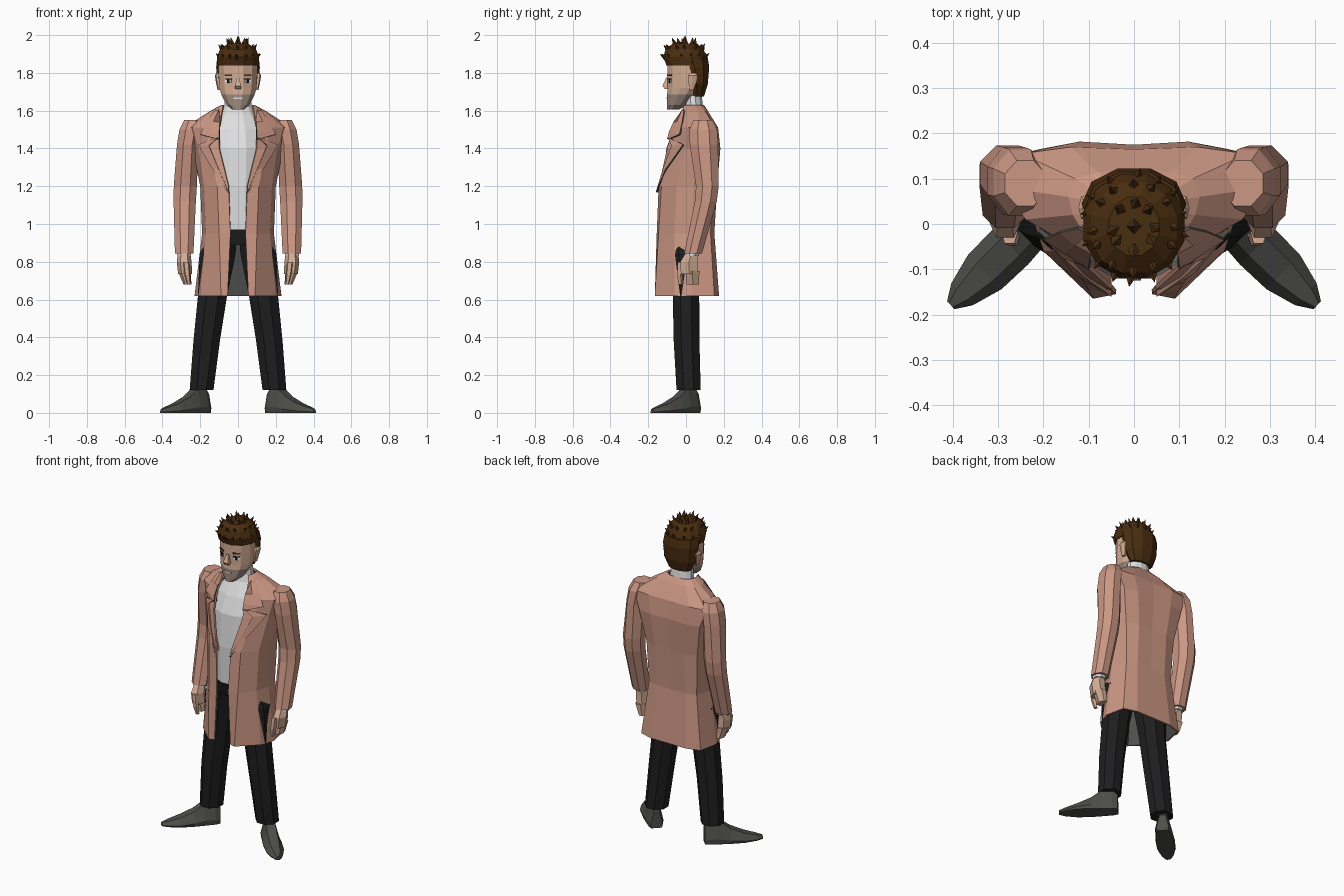
import bpy, bmesh, math, random
from mathutils import Vector, Matrix
from mathutils.bvhtree import BVHTree

if "Cube" in bpy.data.objects:
    bpy.data.objects.remove(bpy.data.objects["Cube"])

random.seed(4)


def material(name, r, g, b):
    m = bpy.data.materials.new(name)
    m.diffuse_color = (r, g, b, 1)
    m.use_nodes = True
    m.node_tree.nodes["Principled BSDF"].inputs["Base Color"].default_value = m.diffuse_color
    return m


COAT = material("coat pink brown", .60, .31, .23)
LINING = material("lining grey", .075, .075, .07)
WHITE = material("sweater white", .74, .74, .74)
SKIN = material("skin", .66, .42, .30)
STUBBLE = material("stubble", .36, .27, .22)
HAIR = material("hair brown", .068, .026, .005)
BLACK = material("trousers black", .013, .013, .014)
SHOE = material("shoe grey", .075, .077, .068)
EYE = material("eye black", .005, .005, .005)


def build(name, verts, faces, mats, mirror=False, fix=True):
    me = bpy.data.meshes.new(name)
    me.from_pydata([tuple(v) for v in verts], [], faces)
    if fix:
        bm = bmesh.new()
        bm.from_mesh(me)
        bmesh.ops.recalc_face_normals(bm, faces=bm.faces)
        bm.to_mesh(me)
        bm.free()
    for m in mats:
        me.materials.append(m)
    ob = bpy.data.objects.new(name, me)
    bpy.context.collection.objects.link(ob)
    if mirror:
        ob.modifiers.new("mirror", 'MIRROR')
    return ob


def loft(name, rings, mat, mirror=False):
    """Closed tube through rings of equal point count, capped at both ends."""
    n = len(rings[0])
    verts = [p for r in rings for p in r]
    faces = [(j*n + k, j*n + (k+1) % n, (j+1)*n + (k+1) % n, (j+1)*n + k)
             for j in range(len(rings) - 1) for k in range(n)]
    faces += [tuple(range(n)), tuple(range(len(verts) - n, len(verts)))]
    return build(name, verts, faces, [mat], mirror)


def tube(name, sections, mat, n=8, mirror=False):
    """Loft of horizontal ellipses given as (cx, cy, z, rx, ry)."""
    s = 1 / math.cos(math.pi / n)
    ang = [math.pi * (2*k + 1) / n for k in range(n)]
    return loft(name, [[(cx + rx*s*math.sin(a), cy - ry*s*math.cos(a), z) for a in ang]
                       for cx, cy, z, rx, ry in sections], mat, mirror)


def sheet(name, rows, mats, thick, inner=0, rim=0):
    """Open mirrored grid surface with thickness."""
    n = len(rows[0])
    faces = [(j*n + k, (j+1)*n + k, (j+1)*n + k + 1, j*n + k + 1)
             for j in range(len(rows) - 1) for k in range(n - 1)]
    verts = [p for r in rows for p in r]
    ob = build(name, verts, faces, mats, True, fix=False)
    sol = ob.modifiers.new("thickness", 'SOLIDIFY')
    sol.thickness, sol.offset = thick, -1
    sol.material_offset, sol.material_offset_rim = inner, rim
    return verts, faces


def box(name, loc, size, mat, rz=0, mirror=False):
    bm = bmesh.new()
    bmesh.ops.create_cube(bm, size=1, matrix=Matrix.Translation(loc) @
                          Matrix.Rotation(rz, 4, 'Z') @ Matrix.Diagonal((*size, 1)))
    v = [x.co.copy() for x in bm.verts]
    f = [tuple(q.index for q in x.verts) for x in bm.faces]
    bm.free()
    return build(name, v, f, [mat], mirror)


# Coat body: half sections from centre back round to the front edge
def level(z, *xy):
    return [(x, y, z) for x, y in xy]


coat_rows = [
    level(.62, (0, .175), (.12, .175), (.205, .15), (.23, .03), (.2, -.06), (.09, -.165), (.055, -.155)),
    level(.95, (0, .15), (.1, .15), (.165, .13), (.19, .03), (.17, -.06), (.1, -.145), (.04, -.155)),
    level(1.2, (0, .16), (.1, .165), (.175, .14), (.2, .04), (.18, -.05), (.11, -.13), (.05, -.145)),
    level(1.4, (0, .175), (.12, .182), (.21, .165), (.24, .08), (.21, 0), (.15, -.07), (.1, -.1)),
    level(1.51, (0, .165), (.14, .17), (.25, .155), (.285, .08), (.24, .01), (.17, -.03), (.1, -.07)),
    level(1.6, (0, .115), (.08, .115), (.13, .1), (.145, .06), (.135, .02), (.12, -.005), (.085, -.02)),
    level(1.63, (0, .095), (.05, .09), (.08, .07), (.088, .05), (.088, .03), (.085, .01), (.078, -.01)),
]
verts, faces = sheet("coat_body", coat_rows, [COAT, LINING], .01, inner=1)
tree = BVHTree.FromPolygons([Vector(v) for v in verts], faces)


# Collar and lapels laid on the coat front
def on_coat(x, z):
    hit = tree.ray_cast(Vector((x, -1, z)), Vector((0, 1, 0)))[0]
    if hit is None:
        hit = tree.find_nearest(Vector((x, -.1, z)))[0]
    return (x, hit.y - .014, z)


def flap(name, rows):
    grid = [[on_coat(xo + (xi - xo)*t, zo + (zi - zo)*t) for t in (0, .5, 1)]
            for xi, zi, xo, zo in rows]
    sheet(name, grid, [COAT, LINING], .009, inner=1, rim=1)


flap("lapel", [(.048, 1.17, .052, 1.17), (.074, 1.3, .135, 1.29),
               (.098, 1.41, .212, 1.42), (.1, 1.45, .13, 1.452)])
flap("collar", [(.1, 1.45, .13, 1.455), (.1, 1.49, .2, 1.475),
                (.096, 1.54, .165, 1.545), (.08, 1.61, .125, 1.6)])

# Sleeves, cuffs and hands
tube("sleeve", [(.24, .09, 1.55, .045, .05), (.252, .092, 1.5, .058, .073),
                (.266, .095, 1.42, .057, .075), (.279, .113, 1.2, .061, .06),
                (.282, .105, 1.12, .059, .058), (.285, .038, .845, .049, .047)], COAT, 8, True)
tube("cuff", [(.285, .035, .86, .038, .037), (.285, .033, .83, .037, .036)], WHITE, 8, True)
tube("palm", [(.285, .03, .85, .028, .03), (.285, .015, .8, .034, .045),
              (.28, .018, .735, .032, .045)], SKIN, 6, True)
tube("fingers", [(.283, .035, .75, .03, .036), (.268, .036, .68, .018, .032)], SKIN, 6, True)
tube("thumb", [(.275, -.025, .8, .015, .018), (.268, -.034, .73, .013, .014),
               (.26, -.028, .68, .008, .01)], SKIN, 5, True)

# Sweater with high neck
tube("sweater", [(0, 0, .95, .13, .115), (0, .01, 1.2, .15, .13), (0, .03, 1.4, .165, .135),
                 (0, .04, 1.5, .145, .105), (0, .045, 1.58, .095, .065),
                 (0, .04, 1.62, .074, .05), (0, .035, 1.68, .066, .048)], WHITE, 12)

# Trousers
tube("hips", [(0, 0, .89, .14, .1), (0, 0, .97, .14, .12)], BLACK, 12)
tube("trouser_leg", [(.08, 0, .94, .075, .1), (.108, 0, .84, .095, .09),
                     (.135, 0, .62, .077, .07), (.166, .003, .38, .07, .068),
                     (.193, .014, .12, .063, .064)], BLACK, 8, True)

# Pointed shoes, turned outward
fwd, side = Vector((.715, -.70, 0)), Vector((.70, .715, 0))
shoe = []
for u, w, h in [(0, .034, .1), (.03, .045, .13), (.09, .05, .13), (.15, .055, .085),
                (.23, .053, .05), (.30, .034, .03), (.335, .012, .02)]:
    c = Vector((.165, .055, 0)) + fwd * u
    shoe.append([c + side*(w*a) + Vector((0, 0, h*b)) for a, b in
                 ((-.9, 0), (.9, 0), (1, .25), (.5, 1), (-.5, 1), (-1, .25))])
loft("shoe", shoe, SHOE, True)

# Head, with stubble on the jaw faces
head = tube("head", [(0, -.07, 1.605, .03, .03), (0, -.045, 1.63, .06, .055),
                     (0, -.018, 1.685, .088, .082), (0, -.005, 1.72, .098, .092),
                     (0, 0, 1.78, .102, .098), (0, 0, 1.86, .104, .098),
                     (0, 0, 1.92, .08, .08)], SKIN, 12)
head.data.materials.append(STUBBLE)
for p in head.data.polygons:
    if 1.61 < p.center.z < 1.69 and p.center.y < .03:
        p.material_index = 1
tube("nose", [(0, -.097, 1.775, .007, .008), (0, -.104, 1.73, .016, .021),
              (0, -.098, 1.715, .016, .014)], SKIN, 4)
tube("ear", [(.1, .03, 1.71, .007, .012), (.105, .033, 1.75, .01, .02),
             (.11, .036, 1.785, .011, .025), (.106, .035, 1.8, .007, .015)], SKIN, 6, True)

# Face details as thin plates
tilt = math.radians(29)
box("eye_white", (.05, -.084, 1.757), (.036, .008, .018), WHITE, tilt, True)
box("pupil", (.049, -.086, 1.757), (.014, .008, .019), EYE, tilt, True)
box("upper_lid", (.05, -.086, 1.768), (.04, .008, .005), EYE, tilt, True)
box("eyebrow", (.05, -.085, 1.788), (.045, .009, .009), HAIR, tilt, True)
box("teeth", (0, -.1, 1.666), (.045, .009, .009), WHITE)

# Hair: back and sideburns, crown, then spikes
tube("hair_back", [(0, .06, 1.675, .07, .035), (0, .055, 1.74, .102, .06),
                   (0, .045, 1.83, .11, .078), (0, .03, 1.88, .105, .085)], HAIR, 10)
tube("hair_crown", [(0, .003, 1.84, .11, .107), (0, -.005, 1.885, .112, .115),
                    (0, -.008, 1.925, .095, .1), (0, -.005, 1.955, .055, .065)], HAIR, 12)
bm = bmesh.new()
for elev, count, length in ((8, 14, .035), (35, 12, .042), (62, 8, .045), (90, 1, .045)):
    for i in range(count):
        a = 2 * math.pi * (i + random.uniform(-.25, .25)) / count
        e = math.radians(elev)
        n = Vector((math.cos(e)*math.sin(a), -math.cos(e)*math.cos(a), math.sin(e)))
        p = Vector((n.x*.095, n.y*.105 - .005, 1.87 + n.z*.085))
        d = n.copy() if elev == 90 else (n + Vector((random.uniform(-.2, .2), -.25, .55))).normalized()
        total = length + .035
        bmesh.ops.create_cone(bm, cap_ends=True, segments=4, radius1=.03, radius2=0, depth=total,
                              matrix=Matrix.Translation(p + d*(length - total/2)) @
                              d.to_track_quat('Z', 'Y').to_matrix().to_4x4())
me = bpy.data.meshes.new("hair_spikes")
bm.to_mesh(me)
bm.free()
me.materials.append(HAIR)
bpy.context.collection.objects.link(bpy.data.objects.new("hair_spikes", me))
